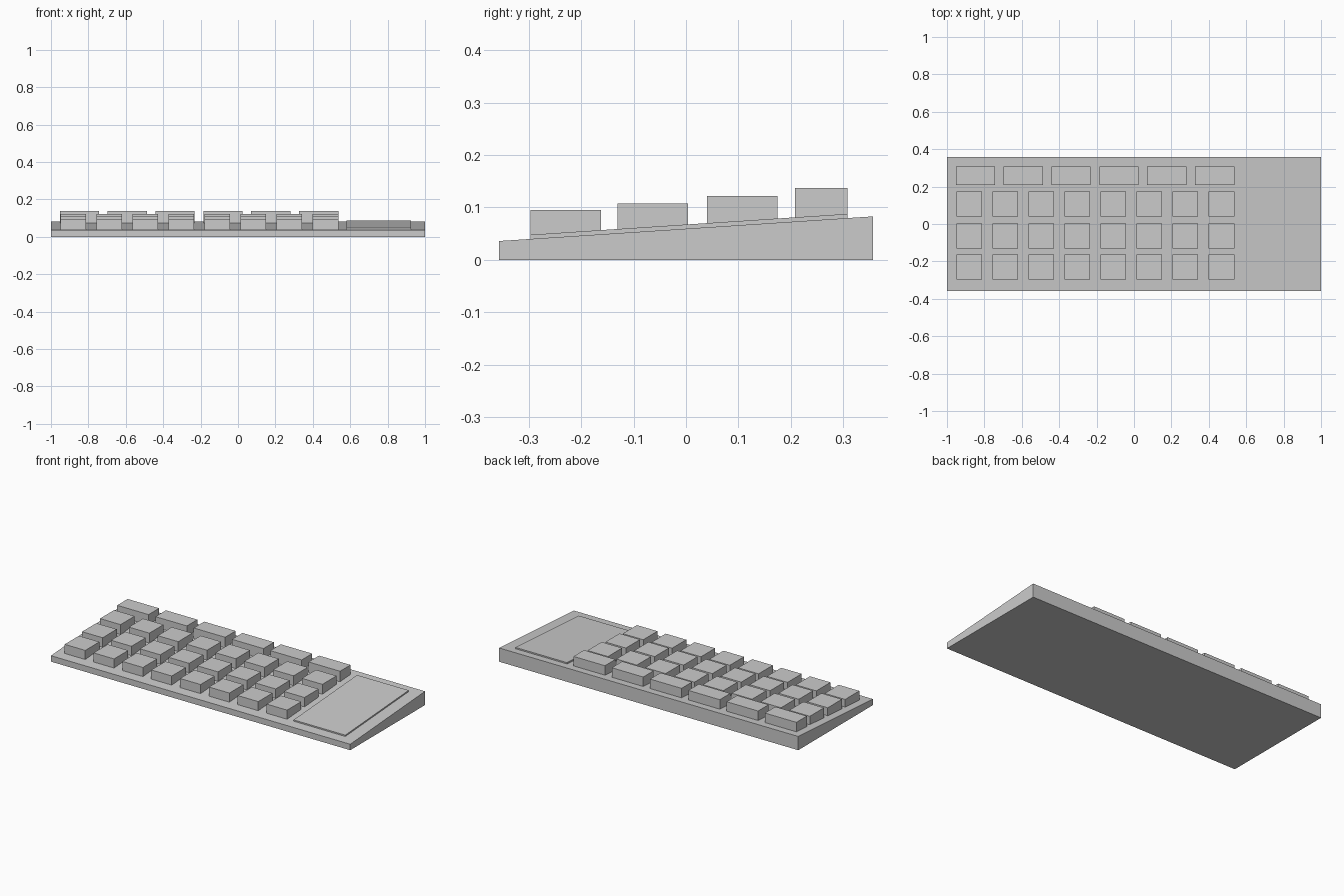
import bpy
import bmesh

if "Cube" in bpy.data.objects:
    bpy.data.objects.remove(bpy.data.objects["Cube"])

# Single grey plastic
grey = bpy.data.materials.new("grey_plastic")
grey.use_nodes = True
colour = (0.6, 0.6, 0.6, 1)
grey.diffuse_color = colour
grey.node_tree.nodes["Principled BSDF"].inputs["Base Color"].default_value = colour

DEPTH = 0.357
FRONT_Z, BACK_Z = 0.036, 0.083


def deck(y):
    """Height of the sloping case top at depth y."""
    return FRONT_Z + (BACK_Z - FRONT_Z) * (y + DEPTH) / (2 * DEPTH)


def extrude_profile(name, x0, x1, profile):
    """Sweep a side profile of (y, z) points from x0 to x1."""
    bm = bmesh.new()
    face = bm.faces.new([bm.verts.new((x0, y, z)) for y, z in profile])
    swept = bmesh.ops.extrude_face_region(bm, geom=[face])
    verts = [g for g in swept["geom"] if isinstance(g, bmesh.types.BMVert)]
    bmesh.ops.translate(bm, verts=verts, vec=(x1 - x0, 0, 0))
    bmesh.ops.recalc_face_normals(bm, faces=bm.faces)
    mesh = bpy.data.meshes.new(name)
    bm.to_mesh(mesh)
    bm.free()
    mesh.materials.append(grey)
    obj = bpy.data.objects.new(name, mesh)
    bpy.context.collection.objects.link(obj)
    return obj


# Wedge-shaped case
extrude_profile("case", -1, 1, [(-DEPTH, 0), (DEPTH, 0), (DEPTH, BACK_Z), (-DEPTH, FRONT_Z)])

# Thin raised panel lying on the slope
y0, y1 = -0.297, 0.308
extrude_profile("side_panel", 0.58, 0.925, [
    (y0, deck(y0)), (y1, deck(y1)), (y1, deck(y1) + 0.008), (y0, deck(y0) + 0.008)])

# Key rows: name, front y, back y, top z, key count, left x, key width
rows = [
    ("front", -0.297, -0.162, 0.095, 8, -0.95, 0.137),
    ("lower_middle", -0.131, 0.004, 0.108, 8, -0.95, 0.137),
    ("upper_middle", 0.04, 0.175, 0.122, 8, -0.95, 0.137),
    ("back", 0.208, 0.308, 0.137, 6, -0.953, 0.21),
]
RIGHT_X = 0.536
for row, y0, y1, top, count, left, width in rows:
    pitch = (RIGHT_X - width - left) / (count - 1)
    base = deck(y0) - 0.002
    for i in range(count):
        x = left + i * pitch
        extrude_profile(f"{row}_key_{i + 1}", x, x + width,
                        [(y0, base), (y1, base), (y1, top), (y0, top)])
